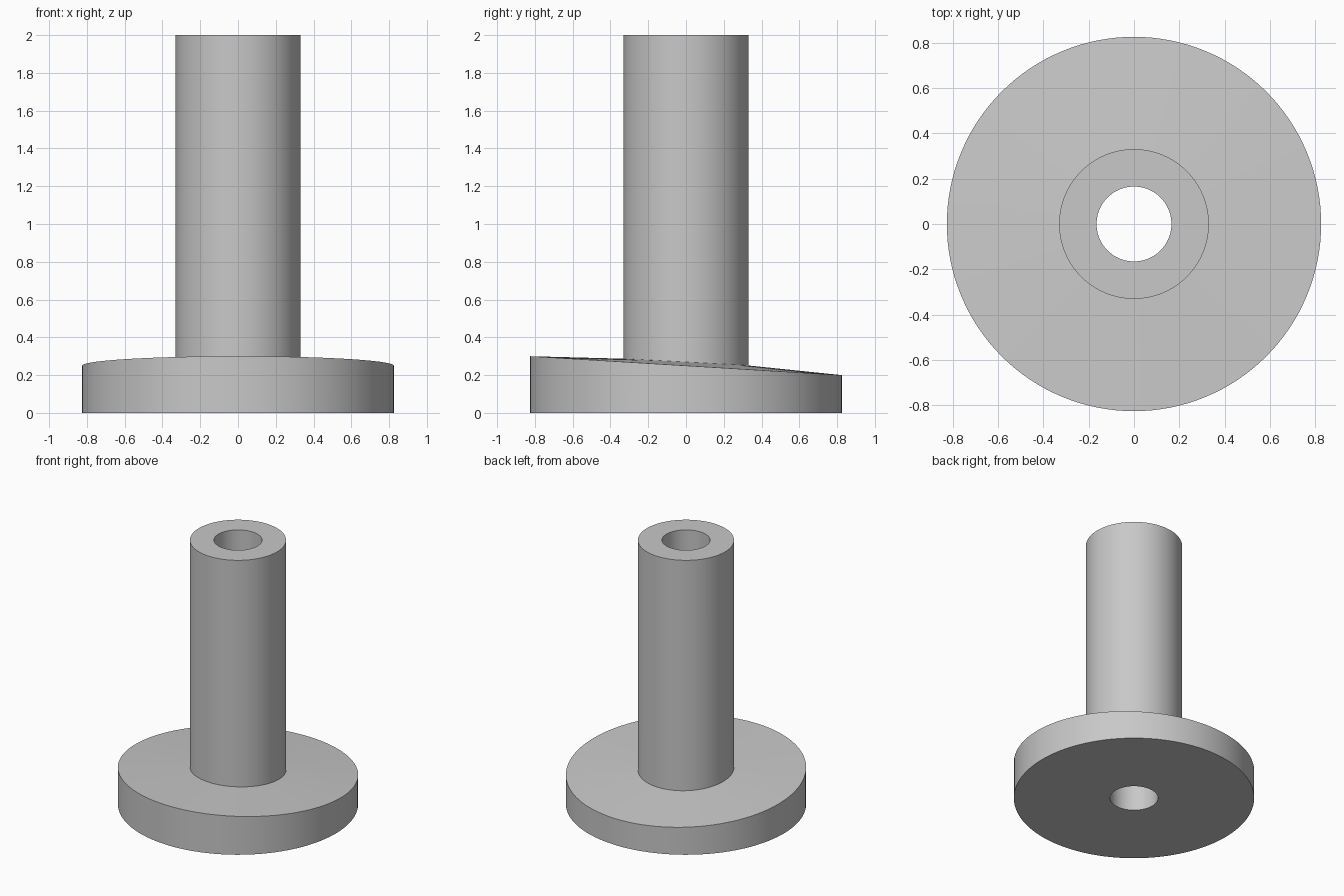
import bpy, bmesh, math

cube = bpy.data.objects.get("Cube")
if cube:
    bpy.data.objects.remove(cube, do_unlink=True)

SEGMENTS = 128
BORE, TUBE, FLANGE, HEIGHT = 0.165, 0.33, 0.825, 2.0

# Single grey material
grey = bpy.data.materials.new("plain_grey")
grey.use_nodes = True
colour = (0.58, 0.58, 0.58, 1)
grey.diffuse_color = colour
grey.node_tree.nodes["Principled BSDF"].inputs["Base Color"].default_value = colour


def lathe(name, profile):
    """Revolve a closed profile of (radius, height, rise towards the front)."""
    bm = bmesh.new()
    rings = []
    for radius, height, rise in profile:
        ring = []
        for i in range(SEGMENTS):
            a = math.tau * i / SEGMENTS
            z = height - rise * math.sin(a)
            ring.append(bm.verts.new((radius * math.cos(a), radius * math.sin(a), z)))
        rings.append(ring)
    for k, low in enumerate(rings):
        high = rings[(k + 1) % len(rings)]
        for i in range(SEGMENTS):
            j = (i + 1) % SEGMENTS
            bm.faces.new((low[i], low[j], high[j], high[i]))
    bmesh.ops.recalc_face_normals(bm, faces=bm.faces)
    mesh = bpy.data.meshes.new(name)
    bm.to_mesh(mesh)
    bm.free()
    mesh.materials.append(grey)
    obj = bpy.data.objects.new(name, mesh)
    bpy.context.collection.objects.link(obj)
    bpy.ops.object.select_all(action="DESELECT")
    obj.select_set(True)
    bpy.context.view_layer.objects.active = obj
    bpy.ops.object.shade_smooth_by_angle(angle=math.radians(30))
    return obj


# Hollow tube on a round flange whose slightly conical top slopes to the back
lathe("flanged_tube", [
    (BORE, 0, 0),
    (FLANGE, 0, 0),
    (FLANGE, 0.25, 0.05),
    (TUBE, 0.269, 0.018),
    (TUBE, HEIGHT, 0),
    (BORE, HEIGHT, 0),
])
